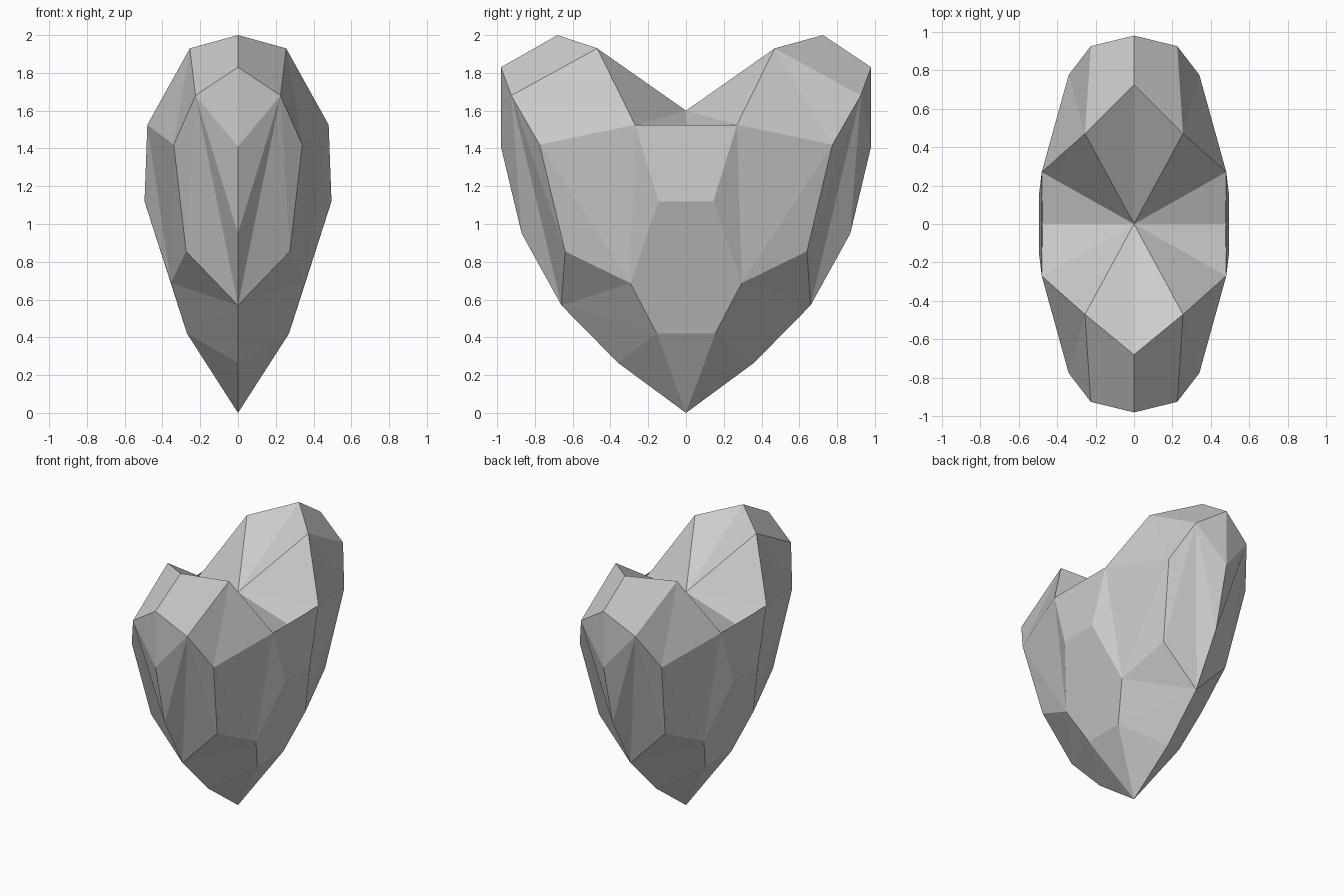
import bpy
import bmesh

cube = bpy.data.objects.get("Cube")
if cube:
    bpy.data.objects.remove(cube, do_unlink=True)

# Single plain grey
grey = bpy.data.materials.new("light_grey")
grey.use_nodes = True
colour = (0.6, 0.6, 0.6, 1)
grey.diffuse_color = colour
grey.node_tree.nodes["Principled BSDF"].inputs["Base Color"].default_value = colour

# Corner points of one quarter: half width, distance from the middle, height
POINTS = {
    "tip": (0, 0, 0), "cleft": (0, 0, 1.6), "notch": (0.475, 0, 1.45),
    "peak": (0, 0.68, 2), "brow": (0, 0.98, 1.83), "nose": (0, 0.98, 1.41),
    "chin": (0, 0.87, 0.95), "keel": (0, 0.66, 0.57), "low_keel": (0, 0.36, 0.265),
    "crown": (0.255, 0.47, 1.93), "cheek": (0.225, 0.925, 1.68),
    "rim": (0.48, 0.27, 1.525), "side": (0.495, 0.145, 1.12),
    "flank": (0.355, 0.295, 0.687), "heel": (0.27, 0.155, 0.42),
    "jaw": (0.34, 0.775, 1.42), "hip": (0.275, 0.64, 0.855),
}
BACK = {"peak": (0, 0.725, 2)}

# Facets of one quarter
FACETS = [
    "peak crown cleft", "crown rim cleft", "rim notch cleft",
    "peak brow cheek crown", "brow cheek nose", "cheek nose chin",
    "cheek chin keel", "cheek keel hip", "cheek hip jaw",
    "crown cheek jaw", "crown jaw rim", "jaw rim flank", "rim side flank",
    "jaw flank hip", "hip flank keel", "keel flank heel",
    "keel heel low_keel", "low_keel heel tip",
]

bm = bmesh.new()
corners = {}


def corner(name, sx, sy):
    """Corner in the chosen quarter, shared along the middle planes."""
    x, y, z = BACK.get(name, POINTS[name]) if sy > 0 else POINTS[name]
    key = (name, sx if x else 0, sy if y else 0)
    if key not in corners:
        corners[key] = bm.verts.new((sx * x, sy * y, z))
    return corners[key]


for sx in (-1, 1):
    for sy in (-1, 1):
        for facet in FACETS:
            bm.faces.new([corner(n, sx, sy) for n in facet.split()])
    # Facets spanning front and back on each flank
    for front, back in (("rim side", "side rim"),
                        ("side flank heel", "heel flank side"),
                        ("heel tip", "heel"),
                        ("rim notch", "rim")):
        bm.faces.new([corner(n, sx, -1) for n in front.split()]
                     + [corner(n, sx, 1) for n in back.split()])

bmesh.ops.recalc_face_normals(bm, faces=bm.faces[:])
mesh = bpy.data.meshes.new("heart")
bm.to_mesh(mesh)
bm.free()
mesh.materials.append(grey)
heart = bpy.data.objects.new("faceted_heart", mesh)
bpy.context.collection.objects.link(heart)
